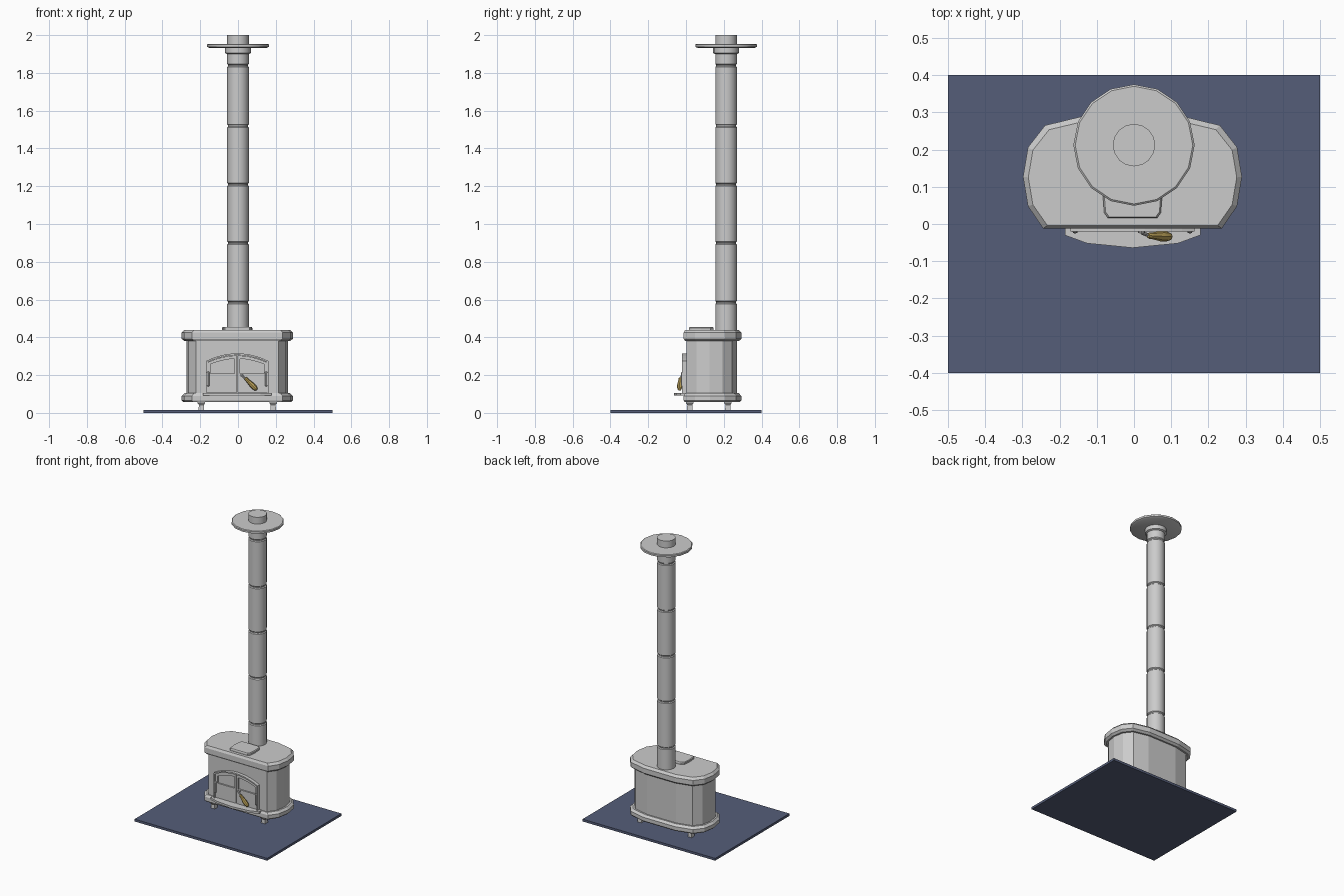
import bpy, bmesh, math
from mathutils import Vector

if "Cube" in bpy.data.objects:
    bpy.data.objects.remove(bpy.data.objects["Cube"])

CX = -0.004  # stove centre line


def material(name, rgb):
    m = bpy.data.materials.new(name)
    m.diffuse_color = (*rgb, 1)
    m.use_nodes = True
    m.node_tree.nodes["Principled BSDF"].inputs["Base Color"].default_value = m.diffuse_color
    return m


def finish(name, bm, mat=None, smooth=False):
    bmesh.ops.recalc_face_normals(bm, faces=bm.faces)
    me = bpy.data.meshes.new(name)
    bm.to_mesh(me)
    bm.free()
    ob = bpy.data.objects.new(name, me)
    bpy.context.collection.objects.link(ob)
    if mat:
        me.materials.append(mat)
    if smooth:
        bpy.ops.object.select_all(action='DESELECT')
        ob.select_set(True)
        bpy.context.view_layer.objects.active = ob
        bpy.ops.object.shade_smooth_by_angle(angle=math.radians(30))
    return ob


def loft(name, rings, mat=None, smooth=False):
    """Skin a list of equal-length point rings and cap both ends."""
    bm = bmesh.new()
    vs = [[bm.verts.new(p) for p in r] for r in rings]
    n = len(vs[0])
    for a, b in zip(vs, vs[1:]):
        for i in range(n):
            j = (i + 1) % n
            bm.faces.new((a[i], a[j], b[j], b[i]))
    bm.faces.new(vs[0])
    bm.faces.new(vs[-1])
    return finish(name, bm, mat, smooth)


def box(name, x0, x1, y0, y1, z0, z1, mat=None):
    return loft(name, [[(x0, y0, z), (x1, y0, z), (x1, y1, z), (x0, y1, z)] for z in (z0, z1)], mat)


def lathe(name, profile, start, axis, sides, mat=None):
    """Profile of (radius, distance) turned about an axis."""
    q = Vector(axis).to_track_quat('Z', 'Y')
    rings = []
    for r, d in profile:
        rings.append([Vector(start) + q @ Vector((r * math.cos(2 * math.pi * i / sides),
                                                  r * math.sin(2 * math.pi * i / sides), d))
                      for i in range(sides)])
    return loft(name, rings, mat, True)


def mirrored(half):
    return [(CX + x, y) for x, y in half] + [(CX - x, y) for x, y in reversed(half)]


# Stove plan: flat front, faceted sides, flat back
PLAN = mirrored([(0.24, -0.012), (0.281, 0.048), (0.294, 0.127), (0.281, 0.206),
                 (0.235, 0.265), (0.12, 0.293)])


def plate(name, layers):
    """Stack of (inset, z) copies of the stove plan."""
    rings = []
    for inset, z in layers:
        s, t = 1 - inset / 0.294, 1 - inset / 0.2
        rings.append([(CX + (x - CX) * s, 0.1 + (y - 0.1) * t, z) for x, y in PLAN])
    return loft(name, rings)


slate = material("slate_blue", (0.09, 0.11, 0.19))
brass = material("brass", (0.5, 0.36, 0.1))

# Hearth and stove body
box("hearth_slab", -0.5, 0.5, -0.4, 0.4, 0, 0.016, slate)
plate("base_plate", [(0.008, 0.058), (0, 0.066), (0, 0.09), (0.014, 0.104)])
plate("stove_body", [(0.025, 0.1), (0.025, 0.385)])
plate("top_plate", [(0.014, 0.38), (0, 0.392), (0, 0.425), (0.014, 0.44)])

# Feet, flaring slightly at the top
for sx, side in ((-1, "left"), (1, "right")):
    for y, end in ((0.02, "front"), (0.222, "back")):
        x = CX + sx * 0.19
        rings = []
        for h, z in ((0.015, 0.015), (0.013, 0.042), (0.02, 0.052), (0.02, 0.062)):
            rings.append([(x - h, y - h, z), (x + h, y - h, z), (x + h, y + h, z), (x - h, y + h, z)])
        loft(f"{end}_{side}_foot", rings)

# Cooking lid on the top plate
LID = mirrored([(0.066, 0.016), (0.076, 0.03), (0.08, 0.08), (0.076, 0.13), (0.06, 0.145)])
loft("top_lid", [[(CX + (x - CX) * s, 0.08 + (y - 0.08) * s, z) for x, y in LID]
                 for s, z in ((1, 0.438), (1, 0.45), (0.95, 0.455))])

# Flue pipe with grooved joints, collar, ceiling flange and stub
profile = [(0.057, 0.435)]
for z in (0.585, 0.9, 1.21, 1.52, 1.84):
    profile += [(0.057, z - 0.008), (0.052, z - 0.003), (0.052, z + 0.003), (0.057, z + 0.008)]
profile += [(0.057, 1.9), (0.068, 1.905), (0.068, 1.94)]
FLUE = (0, 0.212, 0)
lathe("flue_pipe", profile, FLUE, (0, 0, 1), 16)
lathe("ceiling_flange", [(0.15, 1.932), (0.163, 1.938), (0.163, 1.95), (0.158, 1.954)], FLUE, (0, 0, 1), 16)
lathe("flue_stub", [(0.057, 1.95), (0.057, 2.0)], FLUE, (0, 0, 1), 16)

# Ash lip
LIP = mirrored([(0.182, 0.01), (0.182, -0.03), (0.122, -0.052), (0.0001, -0.064)])
loft("ash_lip", [[(x, y, z) for x, y in LIP] for z in (0.092, 0.106)])


def arch(drop):
    return lambda u: 0.315 - drop - 0.04 * (abs(u) / 0.165) ** 2


def level(z):
    return lambda u: z


def panel(name, u0, u1, low, high, y0, y1, steps=4):
    """Upright slab between two height curves."""
    us = [u0 + (u1 - u0) * i / steps for i in range(steps + 1)]
    loft(name, [[(CX + u, y0, low(u)), (CX + u, y1, low(u)),
                 (CX + u, y1, high(u)), (CX + u, y0, high(u))] for u in us])


# Arched surround and a pair of doors
panel("door_arch_trim", -0.166, 0.166, arch(0.009), arch(0), -0.02, 0.012, 10)
for s, side in ((-1, "left"), (1, "right")):
    panel(f"{side}_surround", s * 0.166, s * 0.158, level(0.1), arch(0), -0.02, 0.012, 1)
    panel(f"{side}_door_panel", s * 0.002, s * 0.157, level(0.108), level(0.208), -0.013, 0.012, 1)
    panel(f"{side}_door_top_rail", s * 0.002, s * 0.157, arch(0.028), arch(0.011), -0.013, 0.012)
    panel(f"{side}_outer_stile", s * 0.142, s * 0.157, level(0.208), arch(0.028), -0.013, 0.012, 1)
    panel(f"{side}_inner_stile", s * 0.002, s * 0.014, level(0.208), arch(0.028), -0.013, 0.012, 1)
    panel(f"{side}_window", s * 0.012, s * 0.144, level(0.205), arch(0.026), -0.003, 0.008)
    hx = CX + s * 0.154
    lathe(f"{side}_hinge", [(0.004, 0.14), (0.008, 0.146), (0.008, 0.212), (0.004, 0.218)],
          (hx, -0.018, 0), (0, 0, 1), 8)

# Handle: bent stem and turned brass grip
lathe("handle_boss", [(0.009, 0), (0.009, 0.014)], (0.02, -0.01, 0.2), (0, -1, 0), 8)
lathe("handle_stem", [(0.005, 0), (0.005, 0.035)], (0.018, -0.022, 0.2), (0.024, -0.01, -0.024), 8)
lathe("handle_grip", [(0.006, 0), (0.009, 0.006), (0.009, 0.016), (0.014, 0.05), (0.014, 0.07),
                      (0.01, 0.084), (0.004, 0.088)],
      (0.038, -0.031, 0.185), (0.058, -0.003, -0.06), 8, brass)
